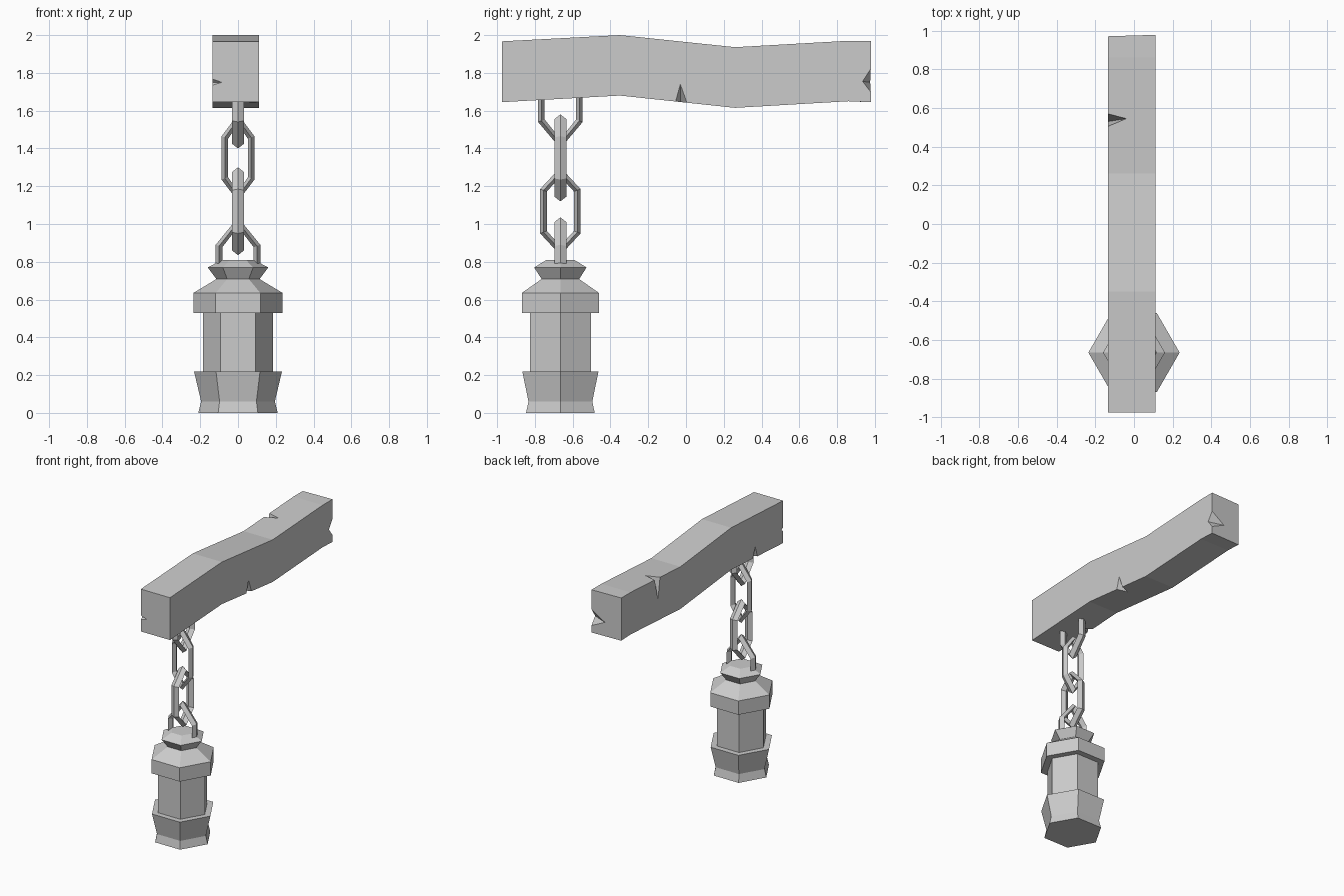
import bpy, bmesh, math
from mathutils import Vector

if "Cube" in bpy.data.objects:
    bpy.data.objects.remove(bpy.data.objects["Cube"])

GREY = (0.6, 0.6, 0.6, 1)
mat = bpy.data.materials.new("plain grey")
mat.use_nodes = True
mat.diffuse_color = GREY
mat.node_tree.nodes["Principled BSDF"].inputs["Base Color"].default_value = GREY

HANG_Y = -0.665   # chain and lantern axis
LEFT, RIGHT = 0.11, -0.135   # beam side faces


def finish(name, bm):
    bmesh.ops.recalc_face_normals(bm, faces=bm.faces)
    mesh = bpy.data.meshes.new(name)
    bm.to_mesh(mesh)
    bm.free()
    mesh.materials.append(mat)
    obj = bpy.data.objects.new(name, mesh)
    bpy.context.collection.objects.link(obj)
    return obj


def bridge(bm, a, b):
    for i in range(len(a)):
        j = (i + 1) % len(a)
        bm.faces.new((a[i], a[j], b[j], b[i]))


def turned(name, profile, sides=6):
    """Closed hexagonal solid from (radius, height) pairs."""
    bm = bmesh.new()
    rings = []
    for r, z in profile:
        angles = [math.tau * i / sides for i in range(sides)]
        rings.append([bm.verts.new((r * math.cos(a), HANG_Y + r * math.sin(a), z)) for a in angles])
    for a, b in zip(rings, rings[1:]):
        bridge(bm, a, b)
    bm.faces.new(rings[0])
    bm.faces.new(rings[-1])
    return finish(name, bm)


def link(name, along_y, w, top, high, low, bottom):
    """Six-sided chain link with a diamond cross-section."""
    bm = bmesh.new()

    def ring(inset, depth):
        k, apex, knee = 0.035 * inset, 0.05 * inset, 0.013 * inset
        pts = [(0, top - apex), (w - k, high - knee), (w - k, low + knee),
               (0, bottom + apex), (k - w, low + knee), (k - w, high - knee)]
        return [bm.verts.new((depth, HANG_Y + u, z) if along_y else (u, HANG_Y + depth, z))
                for u, z in pts]

    rings = [ring(0, 0), ring(0.5, 0.032), ring(1, 0), ring(0.5, -0.032)]
    for i in range(4):
        bridge(bm, rings[i], rings[(i + 1) % 4])
    return finish(name, bm)


def notch(beam, a, b, s, t):
    """Cut a V-shaped chip: a, b on an edge, s and t on the two faces beside it."""
    a, b, s, t = map(Vector, (a, b, s, t))
    mid = (s + t) / 2
    points = [mid + (a - mid) * 1.6, mid + (b - mid) * 1.6,
              s + (s - t) * 0.03, t + (t - s) * 0.03]
    bm = bmesh.new()
    v = [bm.verts.new(p) for p in points]
    for skip in range(4):
        bm.faces.new([v[i] for i in range(4) if i != skip])
    cutter = finish("notch_cutter", bm)
    mod = beam.modifiers.new("notch", 'BOOLEAN')
    mod.operation = 'DIFFERENCE'
    mod.solver = 'EXACT'
    mod.object = cutter
    bpy.context.view_layer.objects.active = beam
    bpy.ops.object.modifier_apply(modifier=mod.name)
    bpy.data.objects.remove(cutter)


# Wavy wooden beam
bm = bmesh.new()
stations = [(-0.975, 1.645, 1.967), (-0.35, 1.68, 2.0), (0.26, 1.615, 1.936),
            (0.86, 1.65, 1.97), (0.975, 1.645, 1.97)]
rings = []
for y, z0, z1 in stations:
    corners = [(RIGHT, z0), (LEFT, z0), (LEFT, z1), (RIGHT, z1)]
    skew = 0.03 if y > 0.9 else 0
    rings.append([bm.verts.new((x, y + skew * x, z)) for x, z in corners])
for a, b in zip(rings, rings[1:]):
    bridge(bm, a, b)
bm.faces.new(rings[0])
bm.faces.new(rings[-1])
beam = finish("beam", bm)

# Chips in the beam edges
notch(beam, (RIGHT, 0.505, 1.95), (RIGHT, 0.57, 1.954), (RIGHT, 0.53, 1.79), (-0.04, 0.545, 1.952))
notch(beam, (LEFT, -0.055, 1.649), (LEFT, 0.005, 1.642), (LEFT, -0.03, 1.74), (0.035, -0.03, 1.646))
notch(beam, (LEFT, 0.977, 1.7), (LEFT, 0.977, 1.82), (LEFT, 0.935, 1.755), (0.0, 0.975, 1.75))
notch(beam, (RIGHT, -0.665, 1.662), (RIGHT, -0.61, 1.665), (RIGHT, -0.64, 1.745), (-0.085, -0.64, 1.664))
notch(beam, (RIGHT, -0.975, 1.735), (RIGHT, -0.975, 1.767), (RIGHT, -0.955, 1.75), (-0.085, -0.975, 1.75))

# Chain, from the beam down to the lantern
link("chain_link_top", True, 0.118, 1.80, 1.72, 1.54, 1.40)
link("chain_link_upper", False, 0.087, 1.58, 1.465, 1.235, 1.12)
link("chain_link_lower", True, 0.107, 1.30, 1.185, 0.95, 0.835)
link("chain_link_handle", False, 0.118, 1.035, 0.89, 0.77, 0.73)

# Hexagonal lantern
turned("lantern_base", [(0.21, 0), (0.195, 0.06), (0.233, 0.22)])
turned("lantern_body", [(0.186, 0.2), (0.186, 0.55)])
turned("lantern_roof", [(0.236, 0.53), (0.236, 0.635), (0.112, 0.71)])
turned("lantern_cap", [(0.112, 0.705), (0.16, 0.77), (0.085, 0.81)])
